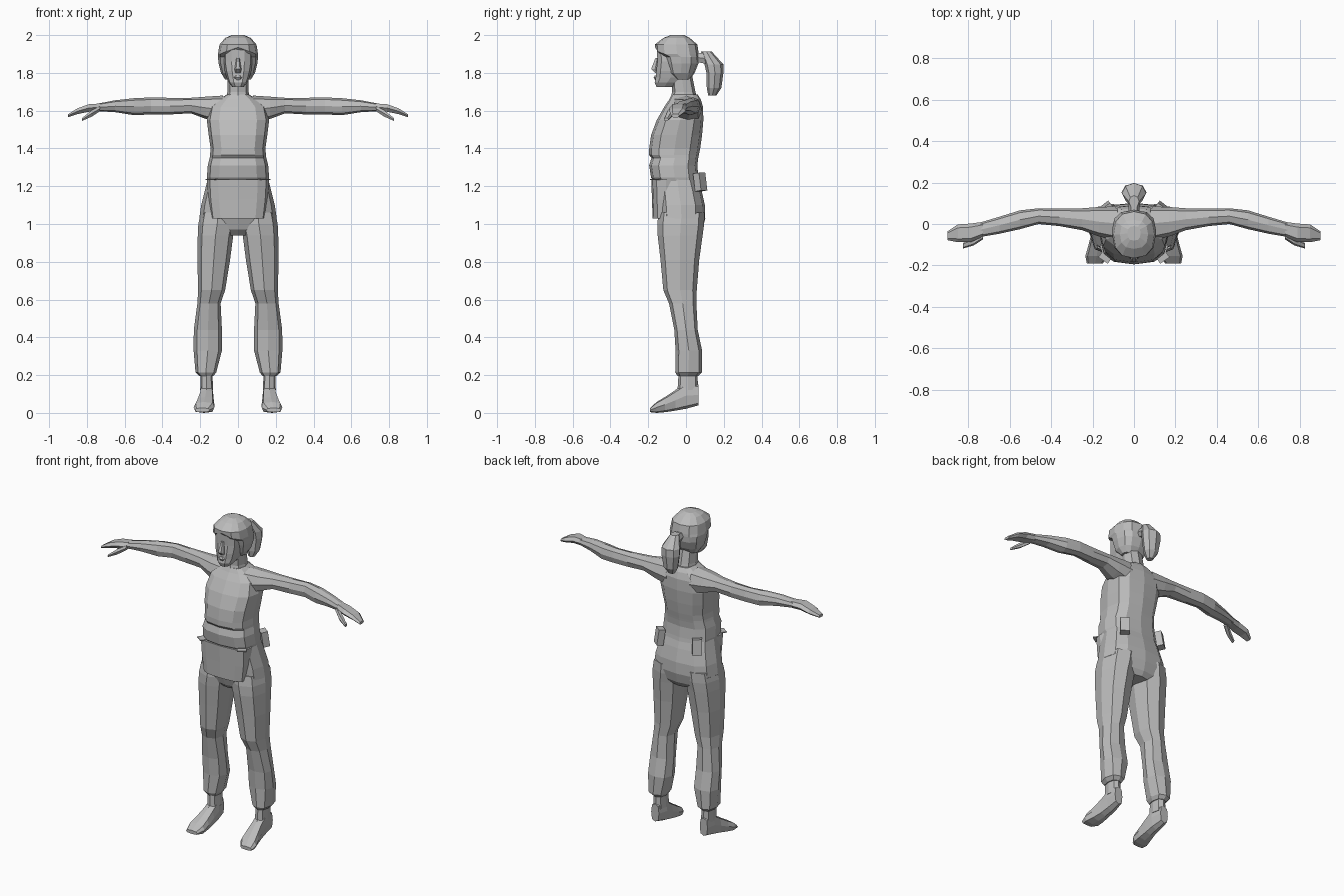
import bpy, bmesh, math
from mathutils import Matrix

grey = bpy.data.materials.new("plain grey")
grey.diffuse_color = (0.5, 0.5, 0.5, 1)


def finish(name, bm, mirror=False):
    bmesh.ops.recalc_face_normals(bm, faces=bm.faces)
    me = bpy.data.meshes.new(name)
    bm.to_mesh(me)
    bm.free()
    me.materials.append(grey)
    ob = bpy.data.objects.new(name, me)
    bpy.context.collection.objects.link(ob)
    if mirror:
        ob.modifiers.new("mirror", 'MIRROR').use_clip = False
        ob.modifiers["mirror"].use_mirror_merge = False
    return ob


def loft(name, axis, rings, n=8, p=0.8, mirror=False, adjust=None):
    """Skin rings given as (position along axis, a0, a1, b0, b1)."""
    bm = bmesh.new()
    loops = []
    for t, a0, a1, b0, b1 in rings:
        loop = []
        for i in range(n):
            ang = 2 * math.pi * i / n
            c, s = math.cos(ang), math.sin(ang)
            a = (a0 + a1) / 2 + (a1 - a0) / 2 * math.copysign(abs(c) ** p, c)
            b = (b0 + b1) / 2 + (b1 - b0) / 2 * math.copysign(abs(s) ** p, s)
            co = {'x': (t, a, b), 'y': (a, t, b), 'z': (a, b, t)}[axis]
            loop.append(bm.verts.new(co))
        loops.append(loop)
    for lo, hi in zip(loops, loops[1:]):
        for i in range(n):
            j = (i + 1) % n
            bm.faces.new((lo[i], lo[j], hi[j], hi[i]))
    bm.faces.new(loops[0])
    bm.faces.new(loops[-1])
    if adjust:
        for v in bm.verts:
            adjust(v.co)
    return finish(name, bm, mirror)


def sym(rows):
    """Centred rings: (position, half width, b0, b1)."""
    return [(t, -h, h, b0, b1) for t, h, b0, b1 in rows]


def box(name, loc, size, turn=0, tilt=0, mirror=False):
    bm = bmesh.new()
    m = (Matrix.Translation(loc) @ Matrix.Rotation(turn, 4, 'Z')
         @ Matrix.Rotation(tilt, 4, 'X') @ Matrix.Diagonal((*size, 1)))
    bmesh.ops.create_cube(bm, size=1, matrix=m)
    return finish(name, bm, mirror)


# Torso, shirt front and trousers seat
loft("shirt", 'z', sym([
    (1.22, .160, -.165, .070), (1.245, .165, -.185, .066),
    (1.31, .160, -.195, .060), (1.35, .150, -.183, .065),
    (1.365, .148, -.195, .068), (1.40, .145, -.195, .075),
    (1.47, .155, -.185, .085), (1.55, .165, -.155, .092),
    (1.62, .150, -.115, .090), (1.66, .100, -.088, .078),
    (1.685, .060, -.075, .062)]), n=12, p=.72)
loft("shirt_hem", 'z', sym([
    (1.03, .145, -.177, -.03), (1.13, .158, -.180, -.03),
    (1.235, .164, -.184, -.03)]), n=12, p=.65)
loft("trouser_seat", 'z', sym([
    (.94, .07, -.10, .07), (.97, .14, -.13, .088),
    (1.03, .205, -.150, .102), (1.10, .195, -.155, .100),
    (1.18, .175, -.160, .082), (1.24, .160, -.160, .064)]), n=12, p=.72)

# Legs and feet
loft("trouser_leg", 'z', [
    (1.06, .010, .198, -.145, .098), (1.0, .010, .210, -.152, .096),
    (.94, .025, .213, -.150, .088), (.81, .042, .215, -.135, .070),
    (.65, .068, .211, -.120, .057), (.58, .092, .215, -.090, .055),
    (.44, .085, .234, -.062, .062), (.33, .085, .235, -.055, .085),
    (.215, .115, .225, -.057, .085), (.195, .130, .205, -.045, .065)],
    mirror=True)
loft("ankle", 'z', [(.23, .137, .198, -.038, .06), (.12, .131, .2, -.045, .064)],
     mirror=True)
loft("foot", 'y', [
    (.066, .142, .196, .040, .150), (0, .130, .202, .022, .160),
    (-.055, .128, .208, .012, .122), (-.11, .125, .222, .004, .085),
    (-.155, .125, .235, .0, .058), (-.19, .150, .228, .004, .026)],
    p=.65, mirror=True)

# Arms, hands and thumbs
loft("arm", 'x', [
    (.08, -.080, .085, 1.530, 1.680), (.17, -.060, .082, 1.556, 1.674),
    (.25, -.030, .076, 1.586, 1.668), (.36, -.010, .075, 1.580, 1.668),
    (.46, .0, .076, 1.580, 1.670), (.55, -.025, .066, 1.576, 1.666),
    (.65, -.047, .035, 1.592, 1.655), (.74, -.062, .008, 1.597, 1.638)],
    mirror=True)
loft("hand", 'x', [
    (.73, -.062, .010, 1.597, 1.640), (.79, -.088, .002, 1.592, 1.636),
    (.85, -.088, -.002, 1.580, 1.614), (.90, -.078, -.035, 1.564, 1.582)],
    n=6, p=.7, mirror=True)
loft("thumb", 'x', [
    (.73, -.075, -.035, 1.596, 1.626), (.775, -.104, -.066, 1.566, 1.604),
    (.825, -.118, -.092, 1.545, 1.562)], n=6, mirror=True)

# Neck and face
loft("neck", 'z', sym([
    (1.64, .068, -.088, .066), (1.70, .056, -.073, .050),
    (1.80, .055, -.080, .030)]))
loft("face", 'z', sym([
    (1.725, .030, -.158, -.070), (1.75, .050, -.168, -.030),
    (1.775, .060, -.163, .0), (1.81, .070, -.160, .0),
    (1.86, .078, -.154, .0), (1.93, .076, -.157, .0)]), n=10, p=.7)
loft("nose", 'z', sym([
    (1.80, .016, -.166, -.14), (1.82, .018, -.187, -.14),
    (1.88, .008, -.163, -.14)]), n=6)
loft("lips", 'z', sym([
    (1.763, .014, -.165, -.14), (1.775, .024, -.173, -.14),
    (1.787, .014, -.166, -.14)]), n=6)


# Hair cap with a peaked hairline, band and ponytail
def peak_hairline(co):
    if co.y < -.12 and 1.895 < co.z < 1.91:
        co.z += .035 * max(0, 1 - abs(co.x) / .1)


loft("hair", 'z', sym([
    (1.765, .068, -.055, .020), (1.80, .090, -.098, .046),
    (1.85, .103, -.115, .066), (1.885, .106, -.125, .068),
    (1.90, .106, -.163, .068), (1.95, .098, -.165, .060),
    (1.985, .068, -.120, .020), (2.0, .032, -.080, -.010)]),
    n=12, p=.8, adjust=peak_hairline)
loft("hair_band", 'y', [(.04, -.024, .024, 1.86, 1.908),
                        (.12, -.030, .030, 1.84, 1.908)], n=6)
loft("ponytail", 'z', sym([
    (1.68, .020, .118, .160), (1.72, .045, .110, .187),
    (1.80, .060, .108, .198), (1.845, .058, .098, .198),
    (1.912, .025, .080, .137)]), p=1)

# Belt pouches and clips
box("pouch", (.130, .075, 1.222), (.055, .040, .095), -.65, .15, True)
box("belt_clip", (.128, -.145, 1.236), (.055, .075, .006), .6, 0, True)
